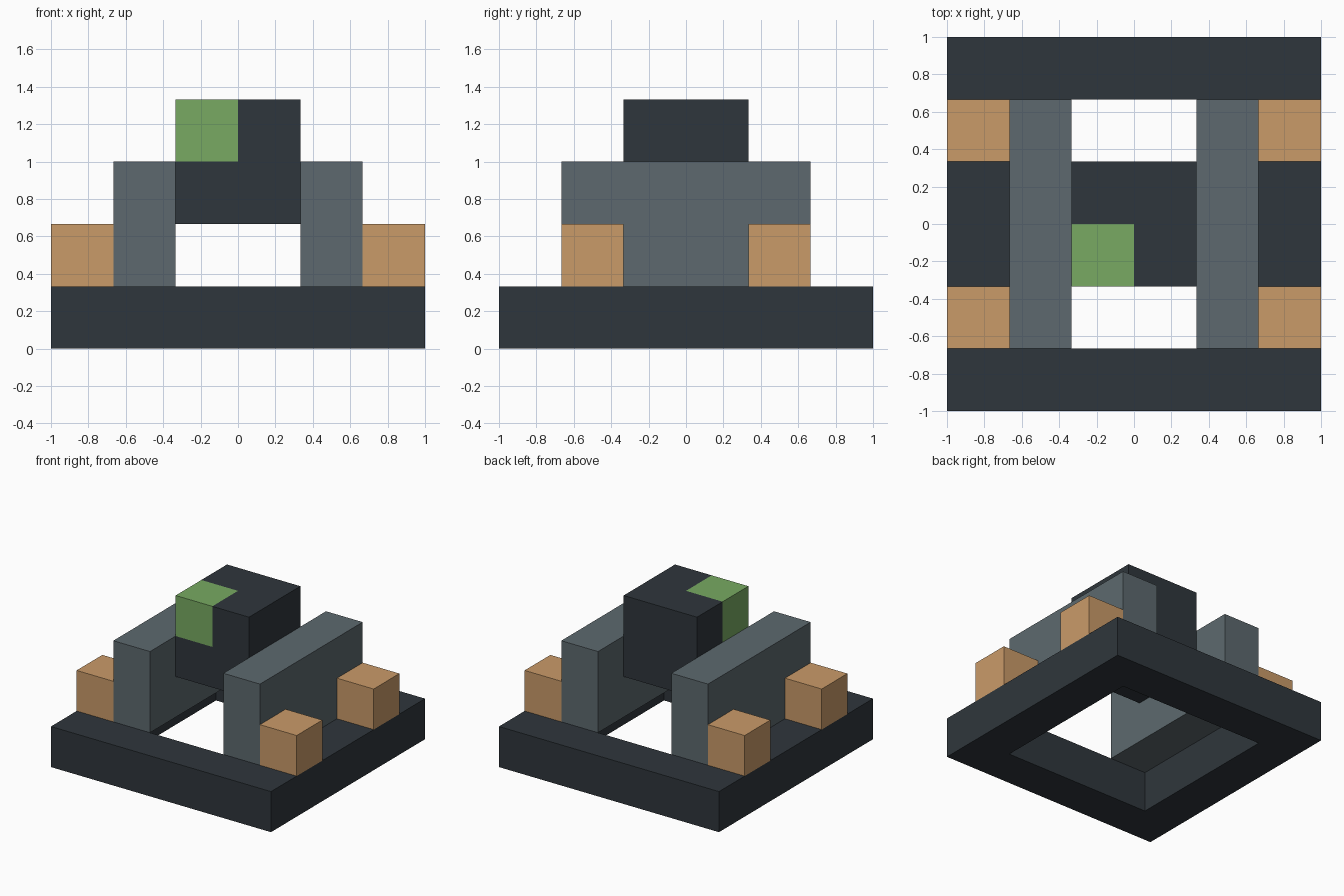
import bpy
import bmesh
from mathutils import Vector

U = 1 / 3  # grid module all parts share

old = bpy.data.objects.get("Cube")
if old:
    bpy.data.objects.remove(old, do_unlink=True)


def material(name, hex_code):
    def linear(c):
        return c / 12.92 if c <= 0.04045 else ((c + 0.055) / 1.055) ** 2.4
    rgb = [linear(v / 255) for v in bytes.fromhex(hex_code)]
    m = bpy.data.materials.new(name)
    m.use_nodes = True
    m.diffuse_color = (*rgb, 1)
    m.node_tree.nodes["Principled BSDF"].inputs["Base Color"].default_value = (*rgb, 1)
    return m


charcoal = material("charcoal", "2F363C")
slate = material("slate_grey", "5D696E")
tan = material("tan", "CA9B69")
green = material("green", "78AA62")


def finish(name, bm, *mats):
    bmesh.ops.recalc_face_normals(bm, faces=bm.faces)
    mesh = bpy.data.meshes.new(name)
    bm.to_mesh(mesh)
    bm.free()
    for m in mats:
        mesh.materials.append(m)
    obj = bpy.data.objects.new(name, mesh)
    bpy.context.collection.objects.link(obj)
    return obj


def box_mesh(center, size):
    """Box in grid modules."""
    bm = bmesh.new()
    bmesh.ops.create_cube(bm, size=1)
    for v in bm.verts:
        v.co = U * (Vector(center) + v.co * Vector(size))
    return bm


# Square base frame with an open middle
bm = bmesh.new()
corners = [(-1, -1), (1, -1), (1, 1), (-1, 1)]
rings = [[bm.verts.new((x * r * U, y * r * U, z * U)) for x, y in corners]
         for r, z in [(3, 0), (3, 1), (2, 1), (2, 0)]]
for a, b in zip(rings, rings[1:] + rings[:1]):
    for i in range(4):
        j = (i + 1) % 4
        bm.faces.new((a[i], a[j], b[j], b[i]))
finish("base_frame", bm, charcoal)

# Side walls, each flanked by two small blocks
for side, s in (("right", -1), ("left", 1)):
    finish(side + "_wall", box_mesh((1.5 * s, 0, 2), (1, 4, 2)), slate)
    for end, e in (("front", -1), ("back", 1)):
        finish(f"{end}_{side}_block", box_mesh((2.5 * s, 1.5 * e, 1.5), (1, 1, 1)), tan)

# Raised centre block, quartered so its upper front right corner can be green
bm = box_mesh((0, 0, 3), (2, 2, 2))
bmesh.ops.subdivide_edges(bm, edges=bm.edges, cuts=1, use_grid_fill=True)
for f in bm.faces:
    c = f.calc_center_median()
    f.material_index = int(c.x < 0 and c.y < 0 and c.z > 3 * U)
finish("centre_block", bm, charcoal, green)
